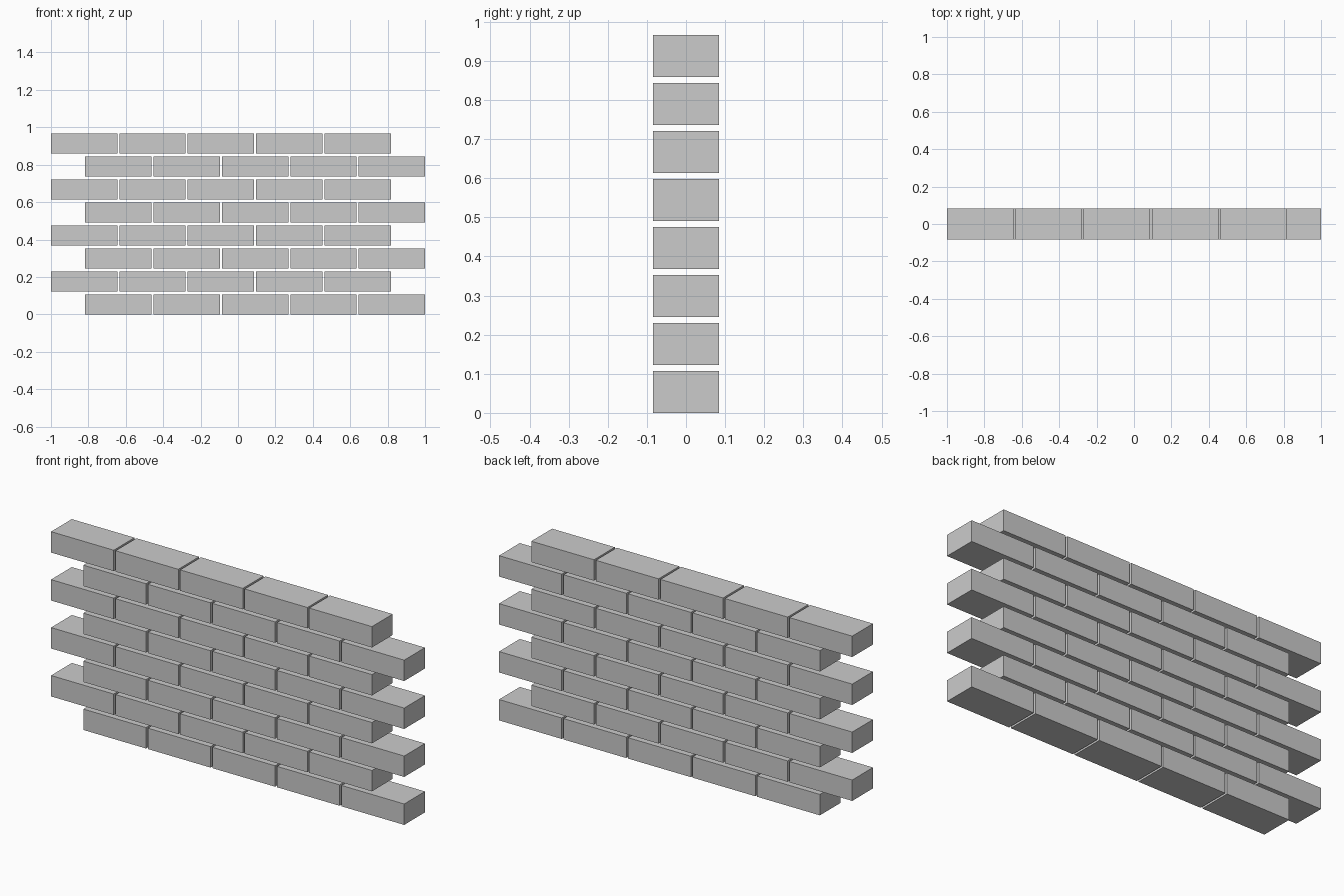
import bpy

if "Cube" in bpy.data.objects:
    bpy.data.objects.remove(bpy.data.objects["Cube"])

ROWS, COLS = 8, 5
L, D, H = 0.355, 0.168, 0.107
PITCH_X = (2 - L) / (COLS - 0.5)
PITCH_Z = (0.966 - H) / (ROWS - 1)


def brick(name, x, z):
    bpy.ops.mesh.primitive_cube_add(size=1, location=(x, 0, z))
    ob = bpy.context.object
    ob.name = name
    ob.scale = (L, D, H)
    bpy.ops.object.transform_apply(location=False, rotation=False, scale=True)


# Courses of bricks, alternately shifted by half a brick
for r in range(ROWS):
    shift = PITCH_X / 2 if r % 2 == 0 else 0
    for c in range(COLS):
        brick(f"brick_row{r + 1}_{c + 1}",
              -1 + L / 2 + shift + c * PITCH_X,
              H / 2 + r * PITCH_Z)
